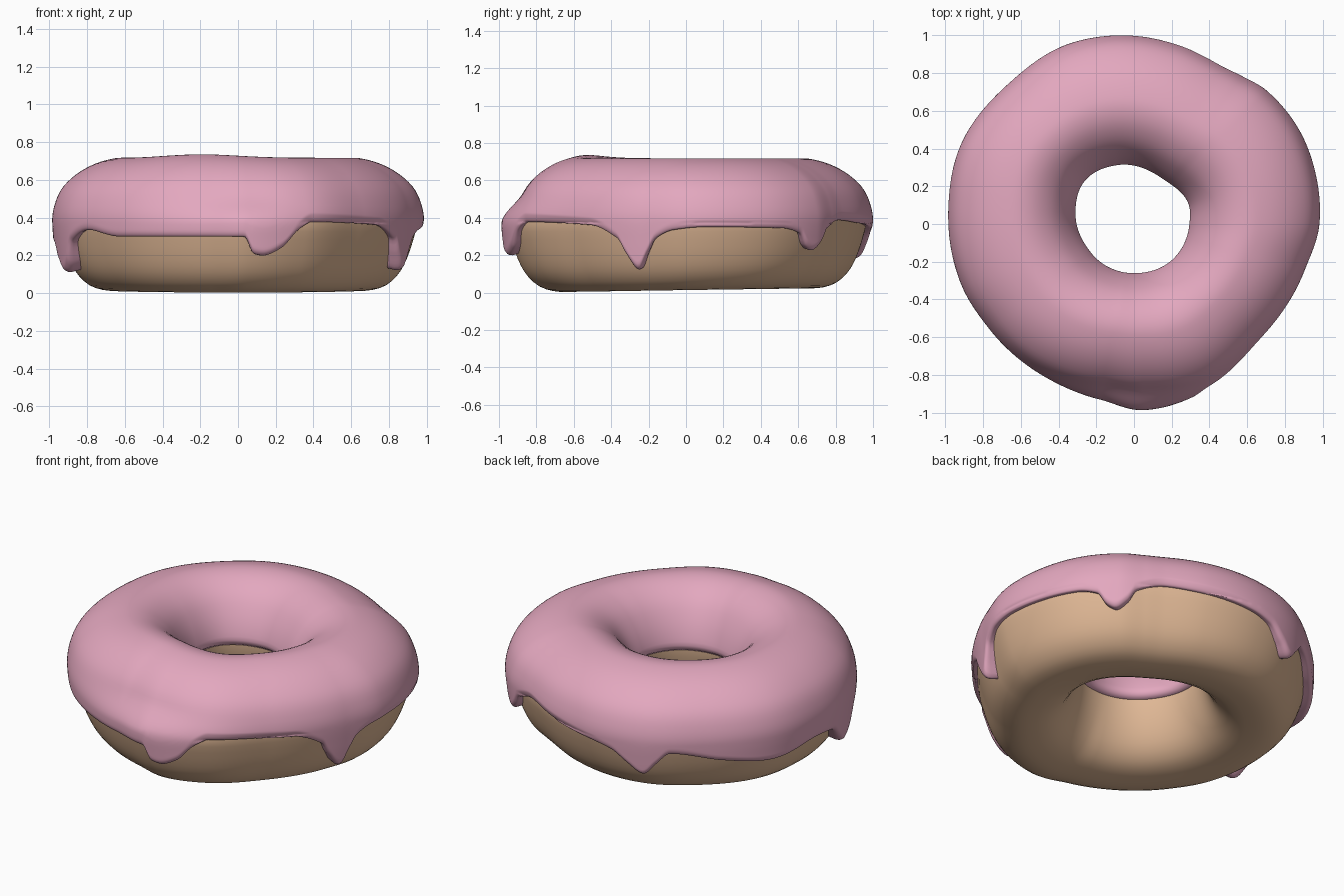
import bpy, math

if "Cube" in bpy.data.objects:
    bpy.data.objects.remove(bpy.data.objects["Cube"])

# Plan tables: (angle in degrees, value)
OUTER = [(0, .985), (14, 1.0), (30, 1.01), (45, 1.0), (54, .973), (61, .963), (76, .98),
         (97, 1.008), (111, 1.018), (132, 1.0), (154, 1.012), (175, .99), (200, .972),
         (216, .95), (239, .942), (259, .955), (273, .998), (293, .966), (318, .908), (345, .94)]
HOLE = [(0, .30), (20, .314), (55, .29), (105, .33), (137, .353), (171, .32),
        (214, .28), (270, .267), (320, .285)]
# Height of the icing's dripping outer edge
EDGE = [(6, .36), (31, .355), (38, .33), (41, .26), (44, .235), (48, .28), (51, .35),
        (61, .395), (71, .385), (92, .355), (100, .325), (106, .25), (111, .19), (115, .26),
        (120, .335), (137, .28), (155, .24), (173, .28), (183, .26), (189, .17), (193, .12),
        (197, .16), (202, .29), (212, .345), (227, .31), (272, .31), (275, .22), (278, .21),
        (284, .25), (290, .35), (295, .385), (325, .37), (336, .30), (339, .22), (343.7, .13),
        (347, .22), (350, .30), (356, .345)]
# Dough cross-section: (fraction from hole to rim, height)
PROFILE = [(.5, .012), (.62, .016), (.73, .04), (.82, .09), (.88, .15), (.925, .22), (.96, .29),
           (.995, .38), (.98, .46), (.925, .54), (.82, .605), (.69, .653), (.55, .682), (.43, .69),
           (.3, .668), (.17, .61), (.07, .52), (.01, .43), (0, .37), (.025, .28), (.08, .18),
           (.17, .09), (.31, .03)]
N = 480
RIM, SPLIT, INNER, THICK = 7, 8, 18, .035


def periodic(table, a):
    """Smooth, non-overshooting periodic interpolation."""
    n = len(table)

    def knot(i):
        return table[i % n][0] + 360 * (i // n), table[i % n][1]

    def slope(i):
        p, q = knot(i), knot(i + 1)
        return (q[1] - p[1]) / (q[0] - p[0])

    def tangent(i):
        s, t = slope(i - 1), slope(i)
        return 0 if s * t <= 0 else 2 * s * t / (s + t)

    if a < table[0][0]:
        a += 360
    i = max(k for k in range(n) if table[k][0] <= a)
    (x0, y0), (x1, y1) = knot(i), knot(i + 1)
    h = x1 - x0
    u = (a - x0) / h
    return ((2*u**3 - 3*u*u + 1) * y0 + (u**3 - 2*u*u + u) * h * tangent(i)
            + (3*u*u - 2*u**3) * y1 + (u**3 - u*u) * h * tangent(i + 1))


def section(t):
    """Catmull-Rom point on the closed cross-section."""
    i = math.floor(t)
    u = t - i
    p = [PROFILE[(i + k) % len(PROFILE)] for k in (-1, 0, 1, 2)]
    return [.5 * (2*b + (c - a)*u + (2*a - 5*b + 4*c - d)*u*u + (3*b - a - 3*c + d)*u**3)
            for a, b, c, d in zip(*p)]


def smooth(x):
    x = min(1, max(0, x))
    return x * x * (3 - 2 * x)


def bell(a, mid, width):
    return math.exp(-((a - mid) / width) ** 2)


def place(t, a, ro, ri, off=0.0):
    """Radius and height on the dough, pushed out along the normal."""
    def raw(t):
        s, z = section(t)
        r = ri + (ro - ri) * s
        # sloping front shoulder, slight lump on top, slight tilt below
        r -= (.06 * bell(a, 270, 28) + .03 * bell(a, 273, 12)) * smooth((z - .35) / .18) * s
        z += .010 * (1 + math.sin(math.radians(a))) * (1 - smooth(z / .3))
        z += .018 * bell(a, 250, 28) * smooth((z - .4) / .3)
        return r, z - .008
    r, z = raw(t)
    if off:
        (r0, z0), (r1, z1) = raw(t - .02), raw(t + .02)
        l = math.hypot(r1 - r0, z1 - z0)
        r, z = r + off * (z1 - z0) / l, z - off * (r1 - r0) / l
    return r, z


def edge_param(z):
    lo, hi = 1.0, float(SPLIT)
    for _ in range(22):
        m = (lo + hi) / 2
        lo, hi = (m, hi) if section(m)[1] < z else (lo, m)
    return lo


def dough_ring(a, ro, ri):
    n = len(PROFILE)
    return [place(k / 2, a, ro, ri) for k in range(2 * n)]


def icing_ring(a, ro, ri):
    edge = periodic(EDGE, a)
    t0 = edge_param(edge)
    rim = place(RIM, a, ro, ri, THICK)[0]
    ts = [t0 + (SPLIT - t0) * (k / 16) ** 1.4 for k in range(16)]
    ts += [SPLIT + (INNER - SPLIT) * k / 34 for k in range(35)]
    pts = [place(t0 + .05, a, ro, ri, -.015)]
    for t in ts:
        z = section(t)[1]
        # rounded lip at both edges; drips hang nearly straight down
        d = z - edge if t < SPLIT else (INNER - t) * .07 if t > INNER - 2 else 1
        lip = min(1, math.sqrt(max(0, d) / .035))
        r, h = place(t, a, ro, ri, .008 + (THICK - .008) * lip)
        if t < RIM:
            r += (rim - r) * .7 * (.5 + .5 * lip)
        pts.append((r, h))
    pts.append(place(INNER - .05, a, ro, ri, -.015))
    return pts


def build(name, ring, closed, color):
    verts, faces = [], []
    for i in range(N):
        a = 360 * i / N
        ro, ri = periodic(OUTER, a) - THICK, periodic(HOLE, a) + .028
        pts = ring(a, ro, ri)
        c, s = math.cos(math.radians(a)), math.sin(math.radians(a))
        verts += [(r * c, r * s, z) for r, z in pts]
    m = len(pts)
    for i in range(N):
        j = (i + 1) % N
        for k in range(m if closed else m - 1):
            l = (k + 1) % m
            faces.append((i * m + k, j * m + k, j * m + l, i * m + l))
    me = bpy.data.meshes.new(name)
    me.from_pydata(verts, [], faces)
    me.polygons.foreach_set("use_smooth", [True] * len(faces))
    mat = bpy.data.materials.new(name + "_color")
    mat.diffuse_color = color
    mat.use_nodes = True
    mat.node_tree.nodes["Principled BSDF"].inputs["Base Color"].default_value = mat.diffuse_color
    me.materials.append(mat)
    ob = bpy.data.objects.new(name, me)
    bpy.context.collection.objects.link(ob)
    return ob


build("dough", dough_ring, True, (.74, .475, .30, 1))
build("pink_icing", icing_ring, False, (.77, .39, .52, 1))
